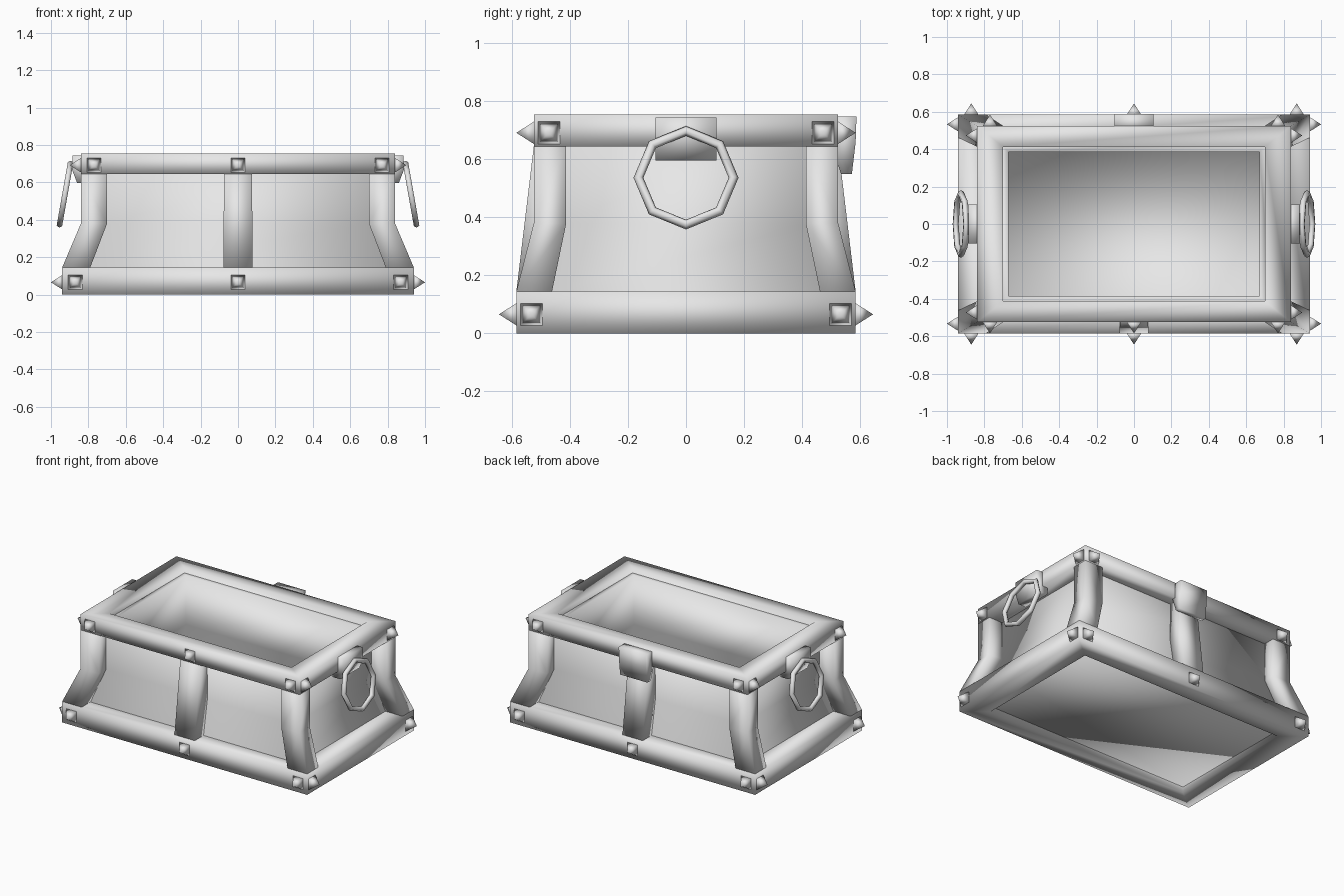
import bpy, bmesh, math
from mathutils import Matrix, Vector

if "Cube" in bpy.data.objects:
    bpy.data.objects.remove(bpy.data.objects["Cube"], do_unlink=True)

GREY = (0.8, 0.8, 0.8, 1)
grey = bpy.data.materials.new("plain_grey")
grey.use_nodes = True
grey.diffuse_color = GREY
grey.node_tree.nodes["Principled BSDF"].inputs["Base Color"].default_value = GREY


def finish(name, bm):
    bmesh.ops.recalc_face_normals(bm, faces=bm.faces)
    for f in bm.faces:
        f.smooth = True
    mesh = bpy.data.meshes.new(name)
    bm.to_mesh(mesh)
    bm.free()
    mesh.materials.append(grey)
    obj = bpy.data.objects.new(name, mesh)
    bpy.context.collection.objects.link(obj)
    return obj


def loft(name, rings, closed=False):
    """Join rings of equal length; cap the ends unless closed."""
    bm = bmesh.new()
    rows = [[bm.verts.new(p) for p in ring] for ring in rings]
    n = len(rows[0])
    pairs = list(zip(rows, rows[1:])) + ([(rows[-1], rows[0])] if closed else [])
    for a, b in pairs:
        for i in range(n):
            j = (i + 1) % n
            bm.faces.new((a[i], a[j], b[j], b[i]))
    if not closed:
        bm.faces.new(rows[0])
        bm.faces.new(rows[-1])
    return finish(name, bm)


def rect(x0, x1, y0, y1, z):
    return [(x0, y0, z), (x1, y0, z), (x1, y1, z), (x0, y1, z)]


def centred(hx, hy, z):
    return rect(-hx, hx, -hy, hy, z)


def frame(name, outer, inner, low, high):
    loft(name, [centred(*outer, low), centred(*outer, high),
                centred(*inner, high), centred(*inner, low)], closed=True)


# Frames around the base and the rim
TOP_OUT, TOP_IN = (0.84, 0.525), (0.70, 0.413)
LOW_OUT, LOW_IN = (0.94, 0.585), (0.79, 0.462)
frame("bottom_frame", LOW_OUT, LOW_IN, 0, 0.145)
frame("top_frame", TOP_OUT, TOP_IN, 0.645, 0.755)

# Thin walled box set into the frames, flared at the foot
loft("box_shell", [centred(0.81, 0.49, 0.04), centred(0.81, 0.49, 0.14),
                   centred(0.735, 0.445, 0.38), centred(0.735, 0.445, 0.72),
                   centred(0.67, 0.385, 0.72), centred(0.67, 0.385, 0.38),
                   centred(0.745, 0.43, 0.14), centred(0.745, 0.43, 0.07)])

# Corner posts, straight above and flared below
for sx, side in ((1, "left"), (-1, "right")):
    for sy, end in ((-1, "front"), (1, "back")):
        rings = []
        for z, o, i in ((0.645, TOP_OUT, TOP_IN), (0.38, TOP_OUT, TOP_IN),
                        (0.145, LOW_OUT, LOW_IN)):
            rings.append(rect(sx * i[0], sx * o[0], sy * i[1], sy * o[1], z))
        loft(f"{end}_{side}_post", rings)

# Middle posts lean straight from rim to base
for sy, end in ((-1, "front"), (1, "back")):
    loft(f"{end}_middle_post",
         [rect(-0.075, 0.075, sy * TOP_IN[1], sy * TOP_OUT[1], 0.645),
          rect(-0.078, 0.078, sy * LOW_IN[1], sy * LOW_OUT[1], 0.145)])


# Pyramid studs
def stud(name, base, direction):
    bm = bmesh.new()
    bmesh.ops.create_cone(bm, cap_ends=True, segments=4, radius1=0.054,
                          radius2=0, depth=0.06)
    turn = Vector(direction).to_track_quat("Z", "Y").to_matrix().to_4x4()
    bm.transform(Matrix.Translation(base) @ turn @ Matrix.Translation((0, 0, 0.03))
                 @ Matrix.Rotation(math.pi / 4, 4, "Z"))
    finish(name, bm)


for level, out, z in (("top", TOP_OUT, 0.692), ("bottom", LOW_OUT, 0.066)):
    ix, iy = out[0] - 0.07, out[1] - 0.052
    for s in (-1, 1):
        for t in (-1, 1):
            stud(f"{level}_stud_y", (s * ix, t * out[1], z), (0, t, 0))
            stud(f"{level}_stud_x", (s * out[0], t * iy, z), (s, 0, 0))
        if level == "bottom" or s < 0:
            stud(f"{level}_middle_stud", (0, s * out[1], z), (0, s, 0))

# Ring handles and their brackets
bracket = [(0.80, 0.745), (0.885, 0.745), (0.888, 0.67), (0.86, 0.597), (0.80, 0.597)]
for s, side in ((1, "left"), (-1, "right")):
    loft(f"{side}_bracket", [[(s * x, y, z) for x, z in bracket] for y in (-0.105, 0.105)])
    bpy.ops.mesh.primitive_torus_add(
        major_segments=8, minor_segments=6, major_radius=0.164, minor_radius=0.017,
        location=(s * 0.925, 0, 0.537),
        rotation=(0, s * (math.pi / 2 - math.radians(10)), 0))
    ring = bpy.context.object
    ring.name = f"{side}_ring_handle"
    ring.data.materials.append(grey)
    bpy.ops.object.shade_smooth()

# Hinge plate on the back
hinge = [(0.50, 0.748), (0.588, 0.748), (0.585, 0.66), (0.572, 0.55), (0.535, 0.55), (0.50, 0.65)]
loft("back_hinge", [[(x, y, z) for y, z in hinge] for x in (-0.105, 0.105)])
